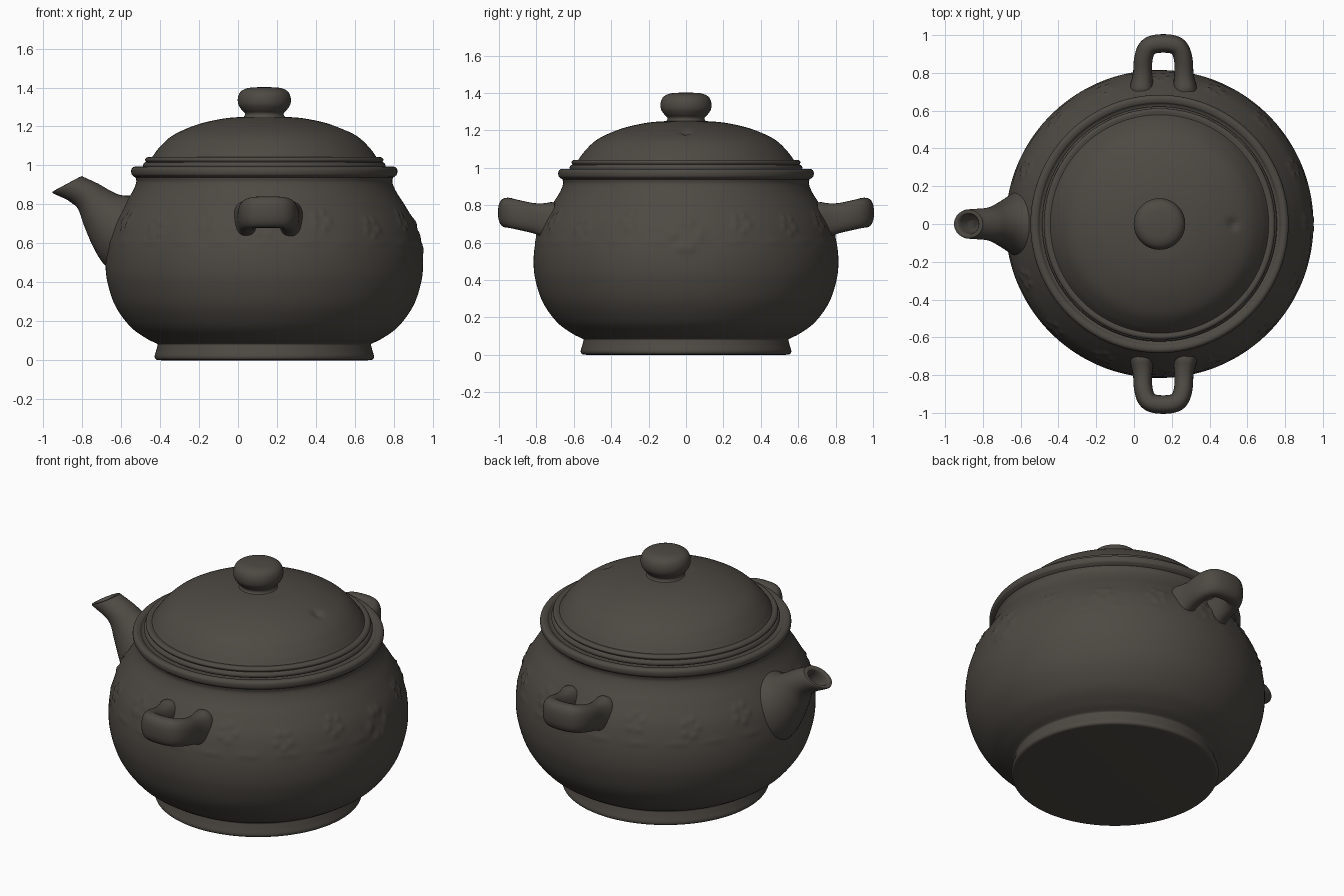
import bpy, bmesh, math
from mathutils import Vector

if "Cube" in bpy.data.objects:
    bpy.data.objects.remove(bpy.data.objects["Cube"])

CX = 0.135  # x of the pot's axis

clay = bpy.data.materials.new("dark brown clay")
clay.diffuse_color = (0.075, 0.067, 0.056, 1)
clay.use_nodes = True
clay.node_tree.nodes["Principled BSDF"].inputs["Base Color"].default_value = clay.diffuse_color


def smooth_path(points, steps):
    """Catmull-Rom curve through the points."""
    p = [Vector(q) for q in points]
    p = [2 * p[0] - p[1]] + p + [2 * p[-1] - p[-2]]
    out = []
    for i in range(1, len(p) - 2):
        a, b, c, d = p[i - 1:i + 3]
        for s in range(steps):
            t = s / steps
            out.append(0.5 * (2 * b + (c - a) * t + (2 * a - 5 * b + 4 * c - d) * t * t
                              + (3 * b - a - 3 * c + d) * t ** 3))
    return out + [p[-2]]


def skin(name, rings, angle=50):
    """Bridge rings of points into a closed, smooth object."""
    bm = bmesh.new()
    vr = [[bm.verts.new(c) for c in ring] for ring in rings]
    n = len(vr[0])
    for a, b in zip(vr, vr[1:]):
        for i in range(n):
            j = (i + 1) % n
            bm.faces.new((a[i], a[j], b[j], b[i]))
    bm.faces.new(vr[0])
    bm.faces.new(vr[-1])
    bmesh.ops.recalc_face_normals(bm, faces=bm.faces)
    me = bpy.data.meshes.new(name)
    bm.to_mesh(me)
    bm.free()
    me.shade_smooth()
    me.set_sharp_from_angle(angle=math.radians(angle))
    me.materials.append(clay)
    ob = bpy.data.objects.new(name, me)
    bpy.context.collection.objects.link(ob)
    return ob


def lathe(name, pieces, segs, steps=6, relief=None):
    """Turn a profile made of smooth pieces (r, z) around the pot's axis."""
    prof = []
    for piece in pieces:
        prof += smooth_path(piece, steps)
    rings = []
    for r, z in prof:
        ring = []
        for i in range(segs):
            t = 2 * math.pi * i / segs
            q = r + (relief(t, z) if relief else 0)
            ring.append((CX + q * math.cos(t), q * math.sin(t), z))
        rings.append(ring)
    return skin(name, rings)


def flower_relief(t, z):
    """Low raised flowers in a band around the shoulder, with a lower ridge."""
    if not 0.5 < z < 0.82:
        return 0
    h = 0.004 * math.exp(-((z - 0.605) / 0.012) ** 2) * (0.5 + 0.5 * math.sin(23 * t))
    pitch = 2 * math.pi / 16
    k = round(t / pitch)
    big = k % 16 == 0
    size = 1.7 if big else 1.0
    u, v = (t - k * pitch) * 0.8, z - (0.64 if big else 0.70 + 0.02 * math.sin(3 * k))
    d, a = math.hypot(u, v) / size, math.atan2(v, u)
    petals = 0.5 + 0.5 * math.cos(5 * a + k)
    return h + 0.009 * petals * math.exp(-((d - 0.042) / 0.014) ** 2)


# pot body: foot, belly, neck and rolled rim
lathe("pot_body", [
    [(0.53, 0), (0.555, 0.004), (0.563, 0.02), (0.555, 0.05), (0.547, 0.08)],
    [(0.55, 0.085), (0.61, 0.115), (0.69, 0.175), (0.765, 0.28), (0.805, 0.40),
     (0.815, 0.50), (0.805, 0.60), (0.775, 0.70), (0.725, 0.79), (0.68, 0.86),
     (0.658, 0.91), (0.66, 0.938)],
    [(0.668, 0.942), (0.681, 0.955), (0.682, 0.98), (0.668, 0.993), (0.645, 0.99),
     (0.625, 0.975), (0.56, 0.97)],
], 320, 7, flower_relief)

# lid with stepped flange and domed top
lid = lathe("lid", [
    [(0.55, 0.98), (0.61, 0.985), (0.622, 1.0), (0.615, 1.015)],
    [(0.606, 1.017), (0.612, 1.03), (0.60, 1.042), (0.578, 1.04)],
    [(0.575, 1.044), (0.545, 1.085), (0.49, 1.14), (0.42, 1.18), (0.32, 1.217),
     (0.20, 1.242), (0.10, 1.25)],
], 160)
# small steam dent in the lid
for v in lid.data.vertices:
    if v.co.z > 1.1:
        d = math.hypot(v.co.x - CX - 0.39, v.co.y)
        v.co.z -= 0.018 * math.exp(-(d / 0.025) ** 2)

# lid knob
lathe("lid_knob", [
    [(0.13, 1.235), (0.105, 1.25), (0.10, 1.268), (0.118, 1.288), (0.134, 1.315),
     (0.135, 1.35), (0.12, 1.38), (0.085, 1.397), (0.03, 1.402)],
], 64)


# side handles: a rounded bar swept along a U, flaring where it meets the pot
def handle(name, side):
    path = smooth_path([(-0.115, 0.70), (-0.110, 0.78), (-0.106, 0.87), (-0.085, 0.93),
                        (-0.04, 0.953), (0.04, 0.953), (0.085, 0.93), (0.106, 0.87),
                        (0.110, 0.78), (0.115, 0.70)], 6)
    rings = []
    for i, p in enumerate(path):
        tan = (path[min(i + 1, len(path) - 1)] - path[max(i - 1, 0)]).normalized()
        nor = Vector((-tan.y, tan.x))
        flare = 1 + 0.35 * max(0, min(1, (0.84 - p.y) / 0.12)) ** 2
        zc = 0.705 + 0.055 * min(1, (p.y - 0.70) / 0.25)
        ring = []
        for k in range(28):
            a = 2 * math.pi * k / 28
            c, s = math.cos(a), math.sin(a)
            w = 0.049 * flare * math.copysign(abs(c) ** 0.8, c)
            h = 0.080 * flare * math.copysign(abs(s) ** 0.8, s)
            q = p + nor * w
            ring.append((0.155 + q.x, side * q.y, zc + h))
        rings.append(ring)
    skin(name, rings)


handle("front_handle", -1)
handle("back_handle", 1)

# spout: each section is (lower x, lower z, upper x, upper z, half width)
outer = smooth_path([(-0.62, 0.44, -0.44, 0.85, 0.20), (-0.69, 0.495, -0.53, 0.845, 0.175),
                     (-0.745, 0.585, -0.60, 0.848, 0.135), (-0.79, 0.69, -0.655, 0.87, 0.105),
                     (-0.835, 0.795, -0.715, 0.905, 0.086), (-0.95, 0.858, -0.795, 0.942, 0.078)], 8)
bore = smooth_path([(-0.953, 0.864, -0.80, 0.946, 0.075), (-0.93, 0.872, -0.822, 0.93, 0.055),
                    (-0.885, 0.83, -0.785, 0.885, 0.050), (-0.80, 0.77, -0.72, 0.83, 0.045)], 4)
rings = []
for lx, lz, ux, uz, w in outer + bore:
    low, up = Vector((lx, 0, lz)), Vector((ux, 0, uz))
    mid, half = (low + up) / 2, (up - low) / 2
    rings.append([mid + half * math.cos(2 * math.pi * k / 40)
                  + Vector((0, w * math.sin(2 * math.pi * k / 40), 0)) for k in range(40)])
skin("spout", rings)
